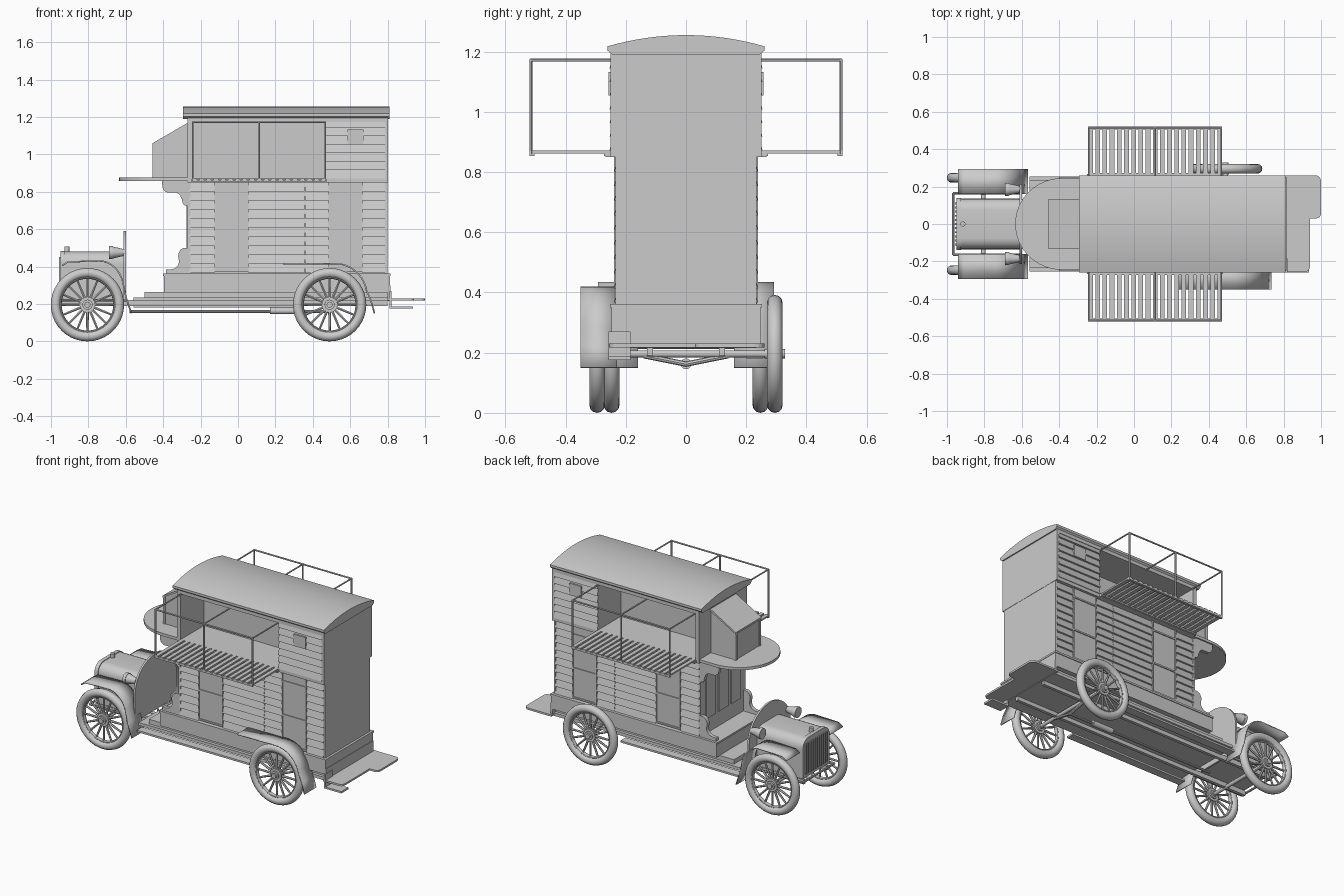
import bpy, bmesh, math
from math import sin, cos, pi
from mathutils import Vector

cube = bpy.data.objects.get("Cube")
if cube:
    bpy.data.objects.remove(cube, do_unlink=True)

grey = bpy.data.materials.new("plain_grey")
grey.use_nodes = True
grey.diffuse_color = (0.6, 0.6, 0.6, 1)
grey.node_tree.nodes["Principled BSDF"].inputs["Base Color"].default_value = grey.diffuse_color


def finish(name, bm, smooth=False):
    bmesh.ops.recalc_face_normals(bm, faces=bm.faces[:])
    for f in bm.faces:
        f.smooth = smooth
    me = bpy.data.meshes.new(name)
    bm.to_mesh(me)
    bm.free()
    me.materials.append(grey)
    ob = bpy.data.objects.new(name, me)
    bpy.context.collection.objects.link(ob)
    if smooth:
        bpy.ops.object.select_all(action='DESELECT')
        ob.select_set(True)
        bpy.context.view_layer.objects.active = ob
        bpy.ops.object.shade_smooth_by_angle(angle=math.radians(35))
    return ob


def place(axis, a, p):
    return {'x': (a, p[0], p[1]), 'y': (p[0], a, p[1]), 'z': (p[0], p[1], a)}[axis]


def prism(name, pts, axis, a, b, smooth=False):
    """Extrude an outline along an axis from a to b."""
    bm = bmesh.new()
    ends = [[bm.verts.new(place(axis, d, p)) for p in pts] for d in (a, b)]
    n = len(pts)
    for ring in ends:
        bm.faces.new(ring)
    for i in range(n):
        j = (i + 1) % n
        bm.faces.new((ends[0][i], ends[0][j], ends[1][j], ends[1][i]))
    return finish(name, bm, smooth)


def box(name, x0, x1, y0, y1, z0, z1):
    return prism(name, [(x0, y0), (x1, y0), (x1, y1), (x0, y1)], 'z', z0, z1)


def rod(bm, p, q, r, r2=None, seg=8):
    p, q = Vector(p), Vector(q)
    new = bmesh.ops.create_cone(bm, cap_ends=True, segments=seg, radius1=r,
                                radius2=r if r2 is None else r2, depth=(q - p).length)["verts"]
    turn = Vector((0, 0, 1)).rotation_difference(q - p)
    for v in new:
        v.co = turn @ v.co + (p + q) / 2


def rods(name, runs, r, seg=8, smooth=True):
    bm = bmesh.new()
    for p, q in runs:
        rod(bm, p, q, r, seg=seg)
    return finish(name, bm, smooth)


def arc(cx, cz, rx, rz, a0, a1, n=10):
    return [(cx + rx * cos(math.radians(a0 + (a1 - a0) * i / n)),
             cz + rz * sin(math.radians(a0 + (a1 - a0) * i / n))) for i in range(n + 1)]


def clapboards(name, x0, x1, side, y, z0, z1):
    """Overlapping boards as one sawtooth outline."""
    count = round((z1 - z0) / 0.047)
    step = (z1 - z0) / count
    pts = [(side * (y - 0.015), z0)]
    for i in range(count):
        pts += [(side * (y + 0.009), z0 + i * step), (side * (y - 0.003), z0 + (i + 1) * step)]
    pts.append((side * (y - 0.015), z1))
    prism(name, pts, 'x', x0, x1)


def wheel(name, x, y, side):
    bm = bmesh.new()
    # tyre and rim, spun around the axle
    for major, ry, rx in ((0.17, 0.026, 0.026), (0.145, 0.014, 0.007)):
        prof = [bm.verts.new((major + rx * cos(t * pi / 6), ry * sin(t * pi / 6), 0)) for t in range(12)]
        edges = [bm.edges.new((prof[i], prof[i - 1])) for i in range(12)]
        bmesh.ops.spin(bm, geom=prof + edges, cent=(0, 0, 0), axis=(0, 1, 0),
                       angle=2 * pi, steps=40, use_duplicate=False)
    bmesh.ops.remove_doubles(bm, verts=bm.verts[:], dist=0.0005)
    for i in range(16):
        a = 2 * pi * i / 16
        d = Vector((cos(a), 0, sin(a)))
        rod(bm, d * 0.025, d * 0.143, 0.008, 0.006, seg=6)
    for r, h in ((0.042, 0.014), (0.027, 0.024), (0.016, 0.034)):
        rod(bm, (0, -h, 0), (0, h, 0), r, seg=20)
    bmesh.ops.translate(bm, vec=(x, y * side, 0.196), verts=bm.verts[:])
    finish(name, bm, True)


def fender(name, path, y0, y1):
    bm = bmesh.new()
    rows = [[bm.verts.new((x, y, z)) for x, z in path] for y in (y0, y1)]
    for i in range(len(path) - 1):
        bm.faces.new((rows[0][i], rows[0][i + 1], rows[1][i + 1], rows[1][i]))
    ob = finish(name, bm, True)
    mod = ob.modifiers.new("thickness", 'SOLIDIFY')
    mod.thickness, mod.offset = 0.008, 0


# chassis, floor and rear deck
box("chassis_floor", -0.56, 0.81, -0.235, 0.235, 0.215, 0.235)
box("floor_sill", -0.5, 0.81, -0.215, 0.215, 0.235, 0.265)
box("body_base", -0.395, 0.812, -0.247, 0.247, 0.262, 0.355)
box("base_moulding", -0.4, 0.815, -0.252, 0.252, 0.35, 0.362)
box("rear_base", 0.8, 0.815, -0.247, 0.247, 0.23, 0.3)
deck = [(0.8, -0.255)] + arc(0.915, -0.23, 0.025, 0.025, -90, 0, 4) + [(0.94, 0.03), (0.975, 0.03)] \
    + arc(0.975, 0.055, 0.025, 0.025, -90, 0, 4) + arc(0.97, 0.23, 0.03, 0.03, 0, 90, 4) + [(0.8, 0.26)]
prism("rear_deck", deck, 'z', 0.218, 0.23)
box("rear_step", 0.81, 0.935, -0.258, -0.185, 0.175, 0.187)
box("rear_step_riser", 0.81, 0.82, -0.258, -0.185, 0.175, 0.27)
for s, side in ((-1, "right"), (1, "left")):
    box(side + "_frame_rail", -0.95, 0.8, s * 0.11, s * 0.13, 0.19, 0.22)
    box(side + "_running_board", -0.56, 0.3, s * 0.2, s * 0.255, 0.18, 0.192)

# lower storey
box("lower_body", -0.262, 0.797, -0.225, 0.225, 0.36, 0.86)
box("rear_wall", 0.786, 0.8, -0.235, 0.235, 0.36, 0.87)
box("front_wall_frame", -0.27, -0.255, -0.235, 0.235, 0.36, 0.86)
for y in (-0.13, 0, 0.13):
    box("front_window_panel", -0.276, -0.268, y - 0.05, y + 0.05, 0.46, 0.8)
for s, side in ((-1, "right"), (1, "left")):
    for x0, x1 in ((-0.262, -0.125), (0.055, 0.355), (0.357, 0.485), (0.665, 0.788)):
        clapboards(side + "_lower_boards", x0, x1, s, 0.23, 0.365, 0.85)
    for x in (-0.125, 0.485):
        box(side + "_door_panel", x + 0.003, x + 0.177, s * 0.22, s * 0.233, 0.37, 0.85)
        for z in (0.37, 0.563, 0.785):
            box(side + "_door_rail", x, x + 0.18, s * 0.225, s * 0.239, z, z + 0.01)
        for dx in (0, 0.172):
            box(side + "_door_stile", x + dx, x + dx + 0.008, s * 0.225, s * 0.239, 0.37, 0.85)
    # ornate side panels by the driver seat
    seat = [(-0.262, 0.36), (-0.385, 0.36), (-0.385, 0.385)] + arc(-0.36, 0.43, 0.045, 0.045, -90, 0, 6) \
        + arc(-0.285, 0.455, 0.035, 0.045, 180, 90, 6) + [(-0.262, 0.5)]
    prism(side + "_seat_side", seat, 'y', s * 0.212, s * 0.236)
    bracket = [(-0.262, 0.86), (-0.405, 0.86), (-0.405, 0.84)] + arc(-0.37, 0.835, 0.035, 0.04, 180, 270, 6) \
        + arc(-0.335, 0.765, 0.03, 0.03, 90, 0, 6) + arc(-0.28, 0.765, 0.02, 0.04, 180, 270, 5) + [(-0.262, 0.725)]
    prism(side + "_canopy_bracket", bracket, 'y', s * 0.212, s * 0.236)

# upper storey, open at the balconies
box("upper_floor", -0.27, 0.8, -0.25, 0.25, 0.85, 0.872)
box("upper_ceiling", -0.27, 0.8, -0.25, 0.25, 1.172, 1.205)
box("upper_rear_room", 0.47, 0.8, -0.24, 0.24, 0.87, 1.175)
box("upper_rear_wall", 0.786, 0.802, -0.25, 0.25, 0.85, 1.2)
box("upper_front_wall", -0.27, -0.243, -0.25, 0.25, 0.87, 1.175)
box("upper_partition", -0.25, 0.48, -0.008, 0.008, 0.87, 1.175)
for s, side in ((-1, "right"), (1, "left")):
    clapboards(side + "_upper_boards", 0.47, 0.788, s, 0.245, 0.872, 1.19)
    box(side + "_vent", 0.585, 0.672, s * 0.24, s * 0.257, 1.055, 1.132)
    box(side + "_floor_lip", -0.25, 0.475, s * 0.24, s * 0.268, 0.85, 0.866)
    # balcony floor slats and railing
    for i in range(19):
        x = -0.245 + i * 0.0384
        box(side + "_balcony_slat", x, x + 0.025, s * 0.25, s * 0.52, 0.862, 0.872)
    for y in (0.262, 0.51):
        box(side + "_balcony_beam", -0.245, 0.471, s * (y - 0.006), s * (y + 0.01), 0.854, 0.864)
    runs = [((-0.245, s * 0.515, 1.172), (0.471, s * 0.515, 1.172))]
    for x in (-0.241, 0.113, 0.467):
        runs += [((x, s * 0.515, 0.86), (x, s * 0.515, 1.176)), ((x, s * 0.24, 1.172), (x, s * 0.519, 1.172))]
    rods(side + "_balcony_railing", runs, 0.005, 6, False)

# curved roof
roof = arc(0, 1.218, 0.26, 0.037, 0, 0, 1)[:1] + [(0.26 - 0.52 * i / 20, 1.218 + 0.037 * (1 - (1 - i / 10) ** 2))
                                                   for i in range(1, 21)]
prism("roof", roof + [(-0.26, 1.203), (-0.245, 1.19), (0.245, 1.19), (0.26, 1.203)], 'x', -0.295, 0.81, True)

# front bay and rounded canopy
canopy = [(-0.26, -0.245)] + arc(-0.385, 0, 0.25, 0.245, 270, 90, 32) + [(-0.26, 0.245)]
prism("canopy", canopy, 'z', 0.857, 0.875, True)
bay = [(-0.262, 0.875), (-0.45, 0.875), (-0.45, 1.055), (-0.275, 1.16), (-0.262, 1.16)]
prism("front_bay", bay, 'y', -0.126, 0.126)
trim = [(-0.262, 1.165), (-0.275, 1.165), (-0.456, 1.06), (-0.456, 1.048), (-0.275, 1.15), (-0.262, 1.15)]
prism("front_bay_roof", trim, 'y', -0.134, 0.134)
for s in (-1, 1):
    box("bay_corner_post", -0.456, -0.44, s * 0.116, s * 0.132, 0.875, 1.055)

# hood, radiator and firewall
hood = [(-0.135, 0.225), (-0.135, 0.41)] + arc(-0.075, 0.42, 0.06, 0.06, 180, 90, 6) \
    + arc(0.075, 0.42, 0.06, 0.06, 90, 0, 6) + [(0.135, 0.41), (0.135, 0.225)]
prism("hood", hood, 'x', -0.935, -0.605, True)
prism("radiator_shell", [(y * 1.03, z + 0.004) for y, z in hood], 'x', -0.95, -0.925, True)
for i in range(11):
    y = -0.11 + i * 0.022
    box("grille_bar", -0.957, -0.948, y - 0.005, y + 0.005, 0.25, 0.45)
rods("radiator_cap", [((-0.915, 0, 0.47), (-0.915, 0, 0.508))], 0.014, 14)
firewall = [(-0.215, 0.22)] + arc(0, 0.4, 0.215, 0.19, 180, 0, 24) + [(0.215, 0.22)]
prism("firewall", firewall, 'x', -0.612, -0.6, True)

# head lamps
for s in (-1, 1):
    bm = bmesh.new()
    rod(bm, (-0.69, s * 0.185, 0.475), (-0.67, s * 0.185, 0.475), 0.035, seg=20)
    rod(bm, (-0.67, s * 0.185, 0.475), (-0.61, s * 0.185, 0.475), 0.032, 0.018, seg=20)
    finish("head_lamp", bm, True)

# fenders
front_path = [(-0.94, 0.405), (-0.91, 0.425)] + arc(-0.74, 0.27, 0.13, 0.16, 90, 20, 8) + [(-0.6, 0.24), (-0.57, 0.15)]
for s, side in ((-1, "right"), (1, "left")):
    fender(side + "_front_fender", front_path, s * 0.16, s * 0.293)
rear_path = [(0.24, 0.414), (0.42, 0.416)] + arc(0.52, 0.24, 0.17, 0.176, 90, 10, 10) + [(0.71, 0.22), (0.73, 0.15)]
fender("right_rear_fender", rear_path, -0.35, -0.23)

# wheels, axles and running gear
for s, side in ((-1, "right"), (1, "left")):
    wheel(side + "_front_wheel", -0.805, 0.247, s)
    wheel(side + "_rear_wheel", 0.49, 0.295, s)
rods("axles", [((-0.805, -0.25, 0.196), (-0.805, 0.25, 0.196)), ((0.49, -0.3, 0.196), (0.49, 0.3, 0.196))], 0.012, 12)
rods("front_bar", [((-0.967, -0.165, 0.22), (-0.967, 0.165, 0.22))]
     + [((-0.967, s * 0.165, 0.22), (-0.6, s * 0.165, 0.22)) for s in (-1, 1)], 0.007, 8)
rods("drive_shaft", [((-0.58, 0, 0.16), (0.49, 0, 0.16))], 0.008, 10)
rods("muffler", [((0.17, 0, 0.163), (0.32, 0, 0.163))], 0.018, 14)
rods("rear_spring", [((0.49, s * 0.14, 0.19), (0.49, 0, 0.162)) for s in (-1, 1)], 0.009, 8)
